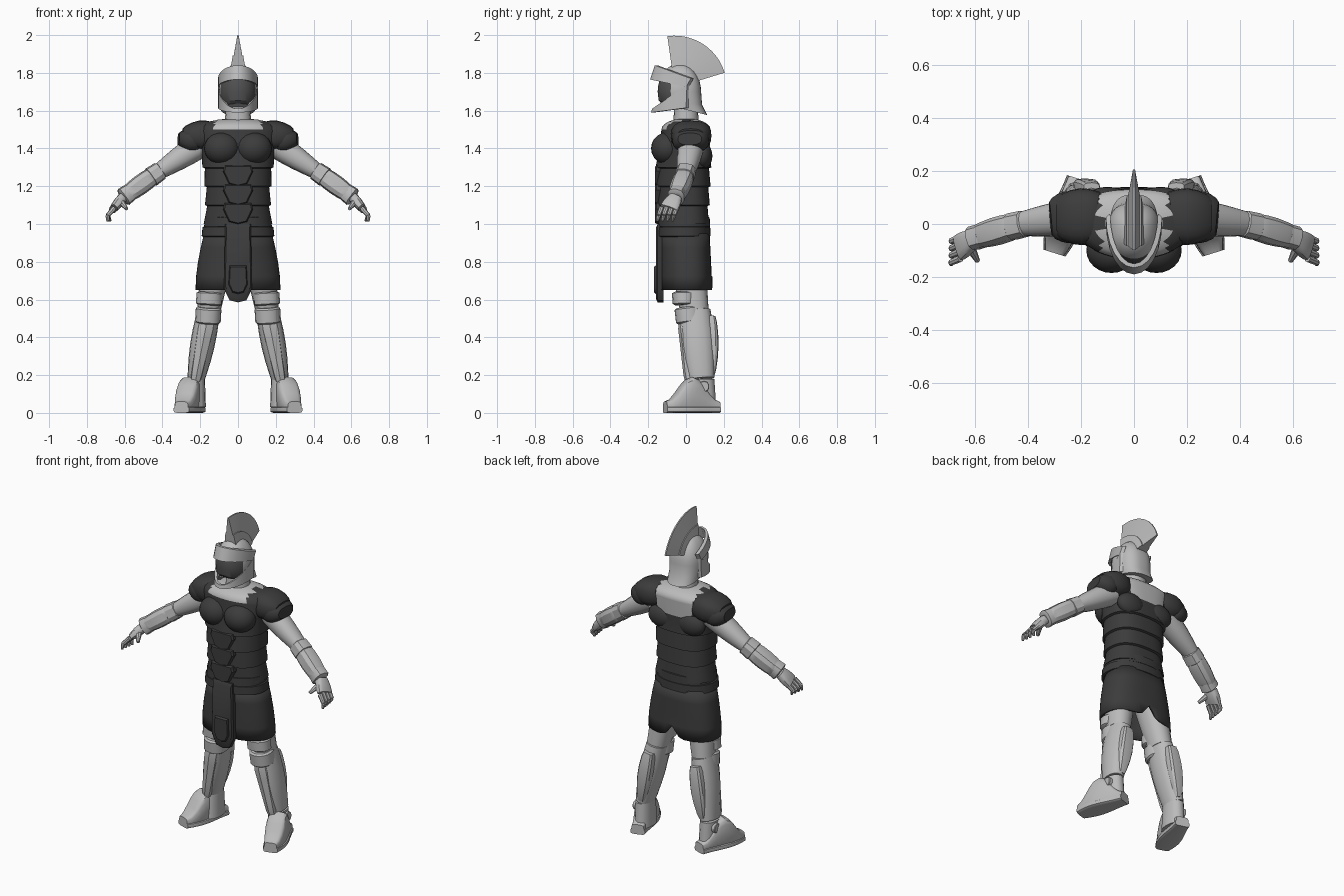
import bpy, bmesh
from math import cos, sin, pi, exp, radians
from mathutils import Vector

if "Cube" in bpy.data.objects:
    bpy.data.objects.remove(bpy.data.objects["Cube"])


def material(name, value):
    mat = bpy.data.materials.new(name)
    mat.use_nodes = True
    mat.diffuse_color = (value, value, value, 1)
    mat.node_tree.nodes["Principled BSDF"].inputs["Base Color"].default_value = mat.diffuse_color
    return mat


LIGHT = material("light grey", 0.5)
DARK = material("charcoal armour", 0.045)
VISOR = material("visor grey", 0.08)


def skin(name, rings, mats, mirror=False, caps=True, paint=None, wall=0):
    """Join equal rings of points into one surface."""
    bm = bmesh.new()
    rows = [[bm.verts.new(point) for point in ring] for ring in rings]
    for lower, upper in zip(rows, rows[1:]):
        for i in range(len(lower)):
            bm.faces.new((lower[i - 1], lower[i], upper[i], upper[i - 1]))
    if caps:
        bm.faces.new(rows[0])
        bm.faces.new(rows[-1])
    bmesh.ops.recalc_face_normals(bm, faces=bm.faces)
    if paint:
        for face in bm.faces:
            face.material_index = int(paint(face.calc_center_median()))
    mesh = bpy.data.meshes.new(name)
    bm.to_mesh(mesh)
    bm.free()
    for mat in mats:
        mesh.materials.append(mat)
    part = bpy.data.objects.new(name, mesh)
    bpy.context.collection.objects.link(part)
    if wall:
        part.modifiers.new("wall", "SOLIDIFY").thickness = wall
    if mirror:
        part.modifiers.new("mirror", "MIRROR")
    bpy.ops.object.select_all(action="DESELECT")
    part.select_set(True)
    bpy.context.view_layer.objects.active = part
    bpy.ops.object.shade_smooth_by_angle(angle=radians(32))


def power(value, exponent):
    return abs(value) ** (2 / exponent) * (1 if value >= 0 else -1)


def ellipse(centre, across, along, sides, exponent):
    angles = [2 * pi * i / sides for i in range(sides)]
    return [centre + across * power(cos(a), exponent) + along * power(sin(a), exponent) for a in angles]


def level(z, width, front, back, tilt=0):
    """Horizontal body ring, rounder in front and squarer behind."""
    ring = []
    for i in range(48):
        angle = 2 * pi * i / 48
        exponent = 2.6 if sin(angle) > 0 else 2.1
        y = (front + back) / 2 + (back - front) / 2 * power(sin(angle), exponent)
        ring.append(Vector((width * power(cos(angle), exponent), y, z + tilt * y)))
    return ring


def limb(name, start, end, first, last, mat, swell=0, rim=1, sides=16, exponent=2.2, mirror=True):
    """Tapered tube; sizes are (across, along y) and rim narrows both ends."""
    start, end = Vector(start), Vector(end)
    across = (end - start).cross(Vector((0, 1, 0))).normalized()
    along = across.cross(end - start).normalized()
    rings = []
    for t in (0, .1, .3, .5, .7, .9, 1):
        scale = rim if t in (0, 1) else 1
        a, b = [(p + (q - p) * t + swell * sin(pi * t)) * scale for p, q in zip(first, last)]
        rings.append(ellipse(start.lerp(end, t), across * a, along * b, sides, exponent))
    skin(name, rings, [mat], mirror)


def blob(name, centre, width, depth, height, mat):
    rings = []
    for i in range(1, 10):
        s, c = sin(pi * i / 10), cos(pi * i / 10)
        middle = Vector(centre) + Vector((0, 0, height * c))
        rings.append(ellipse(middle, Vector((width * s, 0, 0)), Vector((0, depth * s, 0)), 24, 2))
    skin(name, rings, [mat], mirror=True)


def shield(name, width, low, high, y, mat):
    """Bevelled front plate with a pointed lower edge."""
    half = [(width * .6, low + width * .15), (width, low + width), (width * .9, high)]
    outline = [(0, low)] + half + [(-x, z) for x, z in reversed(half)]
    middle = (low + high) / 2
    skin(name, [[Vector((x * k, y + d, middle + (z - middle) * k)) for x, z in outline]
                for d, k in ((.04, 1), (.01, 1), (0, .9))], [mat])


def face_band(name, depth, low, high, lean, mat):
    """Strip wrapped round the face; low and high run (side, front)."""
    rings = []
    for i in range(-6, 7):
        s, c = sin(pi * i / 12), cos(pi * i / 12)
        x, y = .106 * s, -depth * c
        bottom, top = [side + (front - side) * c for side, front in (low, high)]
        rings.append([Vector(p) for p in ((x, y, bottom), (x, y + lean, top),
                                          (x * .85, y + lean + .015, top), (x * .85, y + .015, bottom))])
    skin(name, rings, [mat])


def arc(name, inner, outer, inner_width, outer_width, mat):
    """Fan-shaped slab in the middle plane, following the back of the head."""
    rings = []
    for i in range(13):
        angle = radians(17 + 81 * i / 12)
        rings.append([Vector((x, r * cos(angle) - .06, 1.72 + r * sin(angle)))
                      for x, r in ((-inner_width, inner), (inner_width, inner),
                                   (outer_width, outer), (-outer_width, outer))])
    skin(name, rings, [mat])


# Torso: stepped waist plates, chest, rounded shoulders and bare neckline
def neckline(p):
    return abs(p.x) < .125 and p.z > (1.5 if p.y < 0 else 1.43)


torso = []
for i in range(5):
    for t, flare in ((i / 5, .012 if i < 4 else 0), ((i + .95) / 5, 0)):
        width = .15 + .07 * t ** 2 + .02 * (1 - t) ** 3
        torso.append(level(1 + t / 2, width + flare, -.13 - .02 * sin(pi * t) - flare, .11 + .02 * t + flare))
for i in range(6):
    s, c = sin(pi * i / 12), cos(pi * i / 12)
    torso.append(level(1.5 + .06 * s, .215 * c, -.13 * c, .13 * c))
skin("torso_armour", torso, [DARK, LIGHT], paint=neckline)
limb("neck", (0, 0, 1.5), (0, 0, 1.65), (.075, .07), (.06, .06), LIGHT, mirror=False)
blob("chest_plate", (.085, -.1, 1.4), .095, .085, .085, DARK)
blob("shoulder_blade_plate", (.1, .09, 1.36), .09, .05, .07, DARK)
for i, place in enumerate(("lower", "middle", "upper")):
    shield(place + "_stomach_plate", .08, 1 + i / 10, 1.11 + i / 10, -.165, DARK)

# Belt, skirt and tabard
limb("upper_belt", (0, -.01, 1.04), (0, -.01, .98), (.175, .135), (.18, .138), DARK, rim=.9, sides=40, mirror=False)
limb("lower_belt", (0, -.01, .99), (0, -.01, .93), (.187, .138), (.193, .14), DARK, rim=.9, sides=40, mirror=False)
skirt = [level(.95 - .3 * t, .18 + .045 * sin(pi * t / 2), -.135, .125 + .015 * t)
         for t in (0, .25, .5, .75, 1)]
for point in skirt[-1]:
    point.z += .07 * exp(-(point.x / .035) ** 2)
skin("skirt", skirt, [DARK], caps=False, wall=.012)
shield("tabard", .075, .585, 1, -.16, DARK)
shield("tabard_panel", .05, .63, .78, -.17, DARK)

# Shoulder guards
limb("shoulder_guard", (.11, .03, 1.475), (.29, .025, 1.46), (.06, .085), (.05, .08), DARK, .025, .9, 20, 2.6)
limb("lower_shoulder_guard", (.2, .03, 1.44), (.315, .02, 1.45), (.055, .085), (.035, .07), DARK, .02, .9, 20, 2.6)

# Arms
shoulder, elbow = Vector((.2, .03, 1.42)), Vector((.43, 0, 1.27))
wrist, knuckles = Vector((.61, -.055, 1.14)), Vector((.66, -.09, 1.08))
limb("upper_arm", shoulder, elbow, (.07, .07), (.04, .045), LIGHT, .005)
limb("forearm_guard", elbow, wrist, (.045, .045), (.04, .04), LIGHT, .01, .8, 10, 2.8)
limb("wrist_cuff", elbow.lerp(wrist, .75), wrist, (.047, .045), (.052, .046), LIGHT, 0, .8, 10, 2.8)
limb("elbow_guard", shoulder.lerp(elbow, .9), elbow.lerp(wrist, .2), (.05, .05), (.054, .052), LIGHT, 0, .8, 10, 2.8)
limb("palm", wrist, knuckles, (.026, .035), (.02, .05), LIGHT, .004, exponent=3)
for i, finger in enumerate(("index", "middle", "ring", "little")):
    base = knuckles + Vector((-.005, .027 * i - .04, .005))
    joint = base + Vector((.035, -.015, -.04))
    tip = joint + Vector((-.005 * i, -.008, -.03))
    limb(finger + "_finger", base, joint, (.014, .014), (.012, .012), LIGHT, sides=8)
    limb(finger + "_fingertip", joint, tip, (.012, .012), (.007, .007), LIGHT, rim=.9, sides=8)
limb("thumb", wrist + Vector((.01, -.03, -.02)), (.59, -.14, 1.08), (.02, .02), (.009, .009), LIGHT, sides=8)

# Legs and boots
knee, ankle = Vector((.155, .045, .54)), Vector((.222, .08, .18))
limb("thigh", (.1, 0, .88), knee, (.088, .1), (.062, .075), LIGHT)
limb("boot_shaft", knee, ankle, (.06, .085), (.046, .07), LIGHT, .012)
limb("boot_ankle", ankle, (.22, .08, .03), (.047, .07), (.05, .08), LIGHT)
limb("calf_plate", (.16, .12, .51), (.21, .12, .2), (.035, .04), (.022, .035), LIGHT, .015, .9, 12, 4)
limb("shin_plate", (.165, .02, .48), (.225, .04, .17), (.052, .065), (.03, .05), LIGHT, 0, .9, 8, 3)
limb("upper_knee_guard", (.15, -.01, .64), (.154, -.01, .57), (.068, .065), (.07, .06), LIGHT, 0, .8)
limb("lower_knee_guard", (.155, .01, .56), (.16, .02, .475), (.068, .072), (.068, .072), LIGHT, 0, .85)
limb("ankle_disc", (.25, .095, .14), (.283, .095, .14), (.028, .028), (.028, .028), LIGHT, 0, .9)

# Feet, turned outwards, each on a flat sole
heel, toe = Vector((.212, .172, 0)), Vector((.3, -.11, 0))
sideways = (toe - heel).cross(Vector((0, 0, 1))).normalized()
for name, rise, grow in (("foot", .13, 0), ("sole", 0, .006)):
    rings = []
    for i in range(11):
        t = i / 10
        width = .037 + .022 * sin(pi * t ** 1.5) + grow
        height = Vector((0, 0, .03 + rise * sin(pi * t) ** 2 / 2 if rise else .017))
        rings.append(ellipse(heel.lerp(toe, t) + height, sideways * width, height, 16, 4))
    skin(name, rings, [LIGHT], mirror=True)


# Helmet with open face, brow and cheek guards
def visor(p):
    return p.y < -.075 and p.z < 1.78


helmet = []
for i in range(1, 9):
    s, c = sin(pi * i / 16), cos(pi * i / 16)
    helmet.append(level(1.7 + .15 * c, .1 * s, -.035 - .115 * s, .115 * s - .035))
helmet += [level(1.64, .096, -.145, .085, -.1), level(1.605, .09, -.13, .112, -.25)]
skin("helmet", helmet, [LIGHT, VISOR], paint=visor)
face_band("brow_guard", .19, (1.725, 1.765), (1.77, 1.84), .025, LIGHT)
face_band("cheek_guard", .185, (1.615, 1.59), (1.735, 1.61), .005, LIGHT)

# Crest
arc("crest", .165, .277, .024, .004, LIGHT)
arc("crest_mount", .11, .172, .038, .028, LIGHT)
